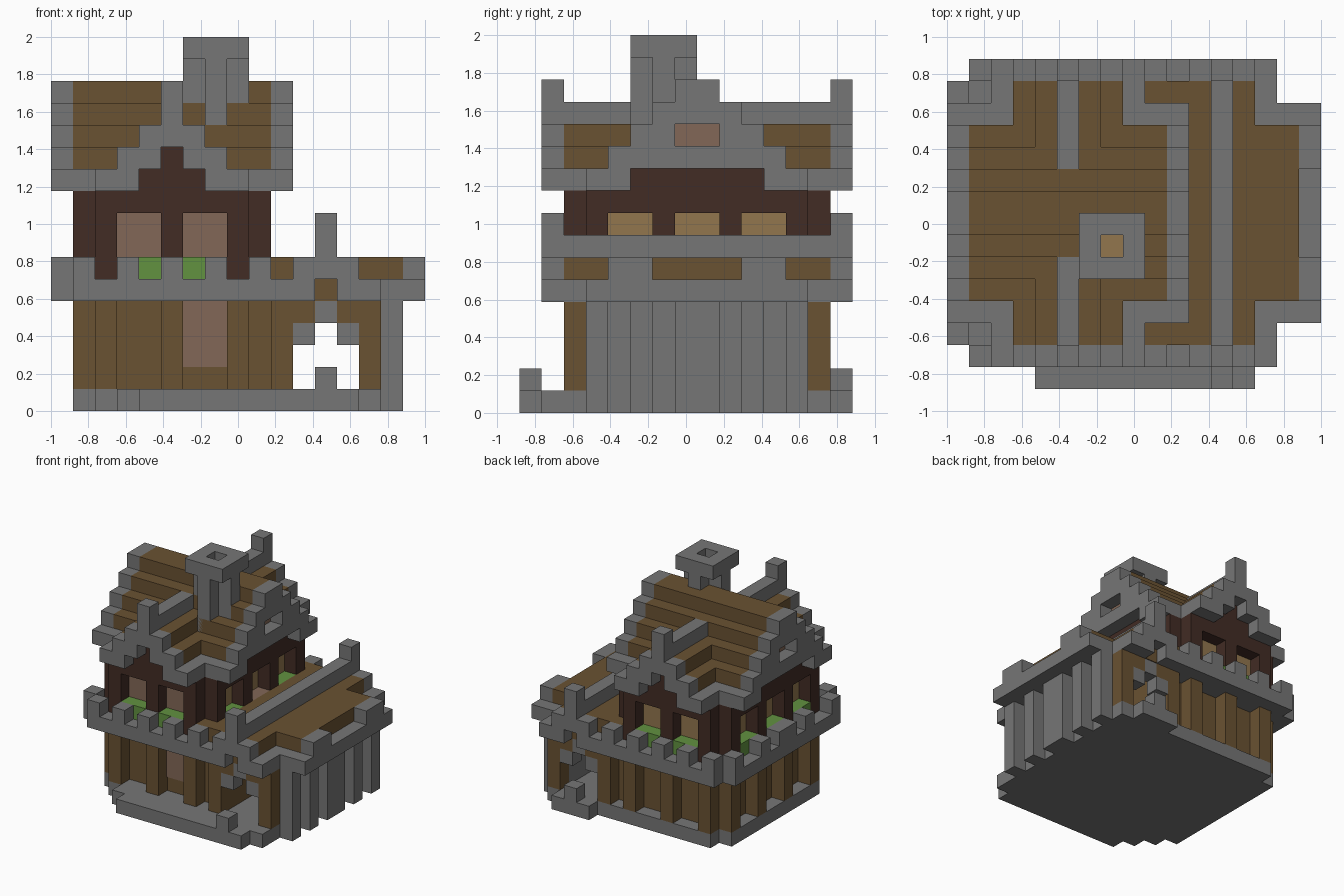
import bpy, bmesh
from mathutils import Vector

cube = bpy.data.objects.get("Cube")
if cube:
    bpy.data.objects.remove(cube, do_unlink=True)

U = 2 / 17          # size of one block
W, D = 17, 15       # footprint in blocks


def material(name, rgb):
    m = bpy.data.materials.new(name)
    m.use_nodes = True
    m.diffuse_color = (*rgb, 1)
    m.node_tree.nodes["Principled BSDF"].inputs["Base Color"].default_value = (*rgb, 1)
    return m


STONE = material("stone grey", (.18, .18, .18))
WOOD = material("plank brown", (.144, .084, .032))
DARK = material("dark timber", (.054, .025, .018))
PINK = material("dusty pink", (.223, .136, .095))
TAN = material("pale tan", (.287, .181, .076))
GREEN = material("leaf green", (.122, .287, .051))


def part(name, mat, boxes):
    """One object from boxes given as (x0, x1, y0, y1, z0, z1) in blocks."""
    bm = bmesh.new()
    for x0, x1, y0, y1, z0, z1 in boxes:
        verts = bmesh.ops.create_cube(bm, size=1)["verts"]
        mid = Vector(((x0 + x1 - W) / 2, (y0 + y1 - D) / 2, (z0 + z1) / 2))
        size = Vector((x1 - x0, y1 - y0, z1 - z0))
        for v in verts:
            v.co = (v.co * size + mid) * U
    mesh = bpy.data.meshes.new(name)
    bm.to_mesh(mesh)
    bm.free()
    mesh.materials.append(mat)
    ob = bpy.data.objects.new(name, mesh)
    bpy.context.collection.objects.link(ob)


def both_y(boxes):
    """Add the front-to-back mirror of each box (about block row 8)."""
    return boxes + [(a, b, 16 - d, 16 - c, e, f) for a, b, c, d, e, f in boxes]


def both_x(boxes):
    """Add the side-to-side mirror of each box about the house ridge."""
    return boxes + [(11 - b, 11 - a, c, d, e, f) for a, b, c, d, e, f in boxes]


def posts(cells, z0, z1):
    return [(x, x + 1, y, y + 1, z0, z1) for x, y in cells]


SIDE = (3, 6, 9, 12)
BAY = (2, 5, 8)
T = .06             # plate thickness in blocks

# Base and steps
part("base", STONE, [(1, 15, 3, 13, 0, 1), (2, 15, 2, 14, 0, 1), (3, 15, 1, 2, 0, 1),
                     (4, 14, 0, 1, 0, 1), (11, 14, 14, 15, 0, 1)])
part("gate_posts", STONE, posts([(12, 0), (12, 14)], 1, 2))

# Ground floor
part("lower_wall", WOOD, [(2, 11, 3, 13, 1, 5)])
part("lower_pillars", WOOD,
     both_y(posts([(x, 2) for x in BAY + (10, 14)], 1, 5)) + posts([(1, y) for y in SIDE], 1, 5))
part("door", PINK, [(6, 8, 3 - T, 3, 2, 5)])
part("annex_wall", STONE, [(14, 15, 3, 13, 1, 5)])
part("annex_buttresses", STONE, posts([(15, y) for y in (3, 5, 7, 8, 10, 12)], 0, 5))

# Passage arch at both ends
part("arch_stones", STONE, both_y(posts([(11, 2), (13, 2)], 3, 4) + posts([(12, 2)], 4, 5)))
part("arch_planks", WOOD, both_y(posts([(11, 2), (13, 2)], 4, 5) + [(12, 13, 2 - T, 2, 5, 6)]))

# Overhanging stone ledge with battlements
part("ledge", STONE, [(0, 17, 3, 13, 5, 6), (0, 15, 2, 14, 5, 6)]
     + both_y([(1, 12, 1, 2, 5, 6), (13, 15, 1, 2, 5, 6)]))
part("battlements", STONE,
     both_y(posts([(x, 1) for x in (1, 3, 5, 7, 9)], 6, 7) + posts([(0, 2), (0, 5), (0, 7)], 6, 7)
            + [(16, 17, 4, 6, 6, 7)]))

# Annex roof
part("annex_roof", WOOD, [(10, 14, 2, 14, 6, 7), (14, 16, 4, 12, 6, 7)]
     + both_y([(9, 10, 2, 3, 6, 7)]))
part("annex_gables", STONE, both_y([(11, 14, 1, 2, 6, 7)]))
part("annex_ridge", STONE, [(12, 13, 1, 15, 7, 8)] + both_y(posts([(12, 1)], 8, 9)))

# Upper floor
part("upper_wall", DARK, [(2, 9, 3, 13, 6, 10), (1, 10, 3, 13, 9, 10), (2, 9, 2, 14, 9, 10),
                          (1, 10, 4, 12, 10, 11), (3, 8, 2, 14, 10, 11)])
part("upper_pillars", DARK, both_y(posts([(x, 2) for x in BAY], 6, 9))
     + both_x(posts([(1, y) for y in SIDE], 6, 9)))
part("front_windows", PINK, both_x([(3, 5, 3 - T, 3, 7, 9)]))
part("back_windows", TAN, both_x([(3, 5, 13, 13 + T, 7, 9)]))
part("side_windows", TAN, both_x([(2 - T, 2, y, y + 2, 7, 9) for y in (4, 7, 10)]))
part("planters", GREEN, both_y(both_x([(3, 5, 2, 3, 6, 7), (1, 2, 4, 6, 6, 7)]))
     + [(1, 2, 7, 9, 6, 7)])
part("side_sill", PINK, [(9, 10, 7, 9, 6, 7)])

# Main roof: stepped layers with stone gable ends
part("roof_steps", WOOD, [(1, 10, 3 + k, 13 - k, 10 + k, 11 + k) for k in range(1, 5)])
ends = [(0, 1, 3, 5, 10, 11), (0, 1, 11, 13, 10, 11), (0, 1, 4, 12, 11, 12),
        (0, 1, 5, 7, 12, 13), (0, 1, 9, 11, 12, 13), (0, 1, 6, 10, 13, 14), (0, 1, 7, 9, 14, 15)]
part("gable_ends", STONE, both_x(ends))
part("gable_openings", PINK, both_x([(1 - T, 1, 7, 9, 12, 13)]))
part("eaves", STONE, both_y([(1, 10, 3, 4, 10, 11)]))

# Cross gables at front and back
part("cross_roof", WOOD, both_y(both_x([(3, 5, 2, 5, 11, 12)]) + [(4, 7, 2, 6, 12, 13)]))
part("cross_gables", STONE,
     both_y(both_x([(2, 4, 1, 2, 10, 11), (2, 3, 2, 4, 10, 11), (3, 5, 1, 2, 11, 12)])
            + [(4, 7, 1, 2, 12, 13)]))
part("cross_gable_timber", DARK, both_y([(5, 6, 2, 4, 11, 12)]))
part("cross_ridges", STONE, both_y([(5, 6, 1, 6, 13, 14), (5, 6, 1, 2, 14, 15)]))

# Chimney: four flues under a ring cap
part("chimney_flues", STONE, posts([(6, 6), (8, 6), (7, 5), (7, 7)], 11.5, 16))
part("chimney_cap", STONE, [(6, 9, 5, 6, 16, 17), (6, 9, 7, 8, 16, 17),
                            (6, 7, 6, 7, 16, 17), (8, 9, 6, 7, 16, 17)])
part("chimney_floor", TAN, [(7, 8, 6, 7, 14, 14 + T)])
